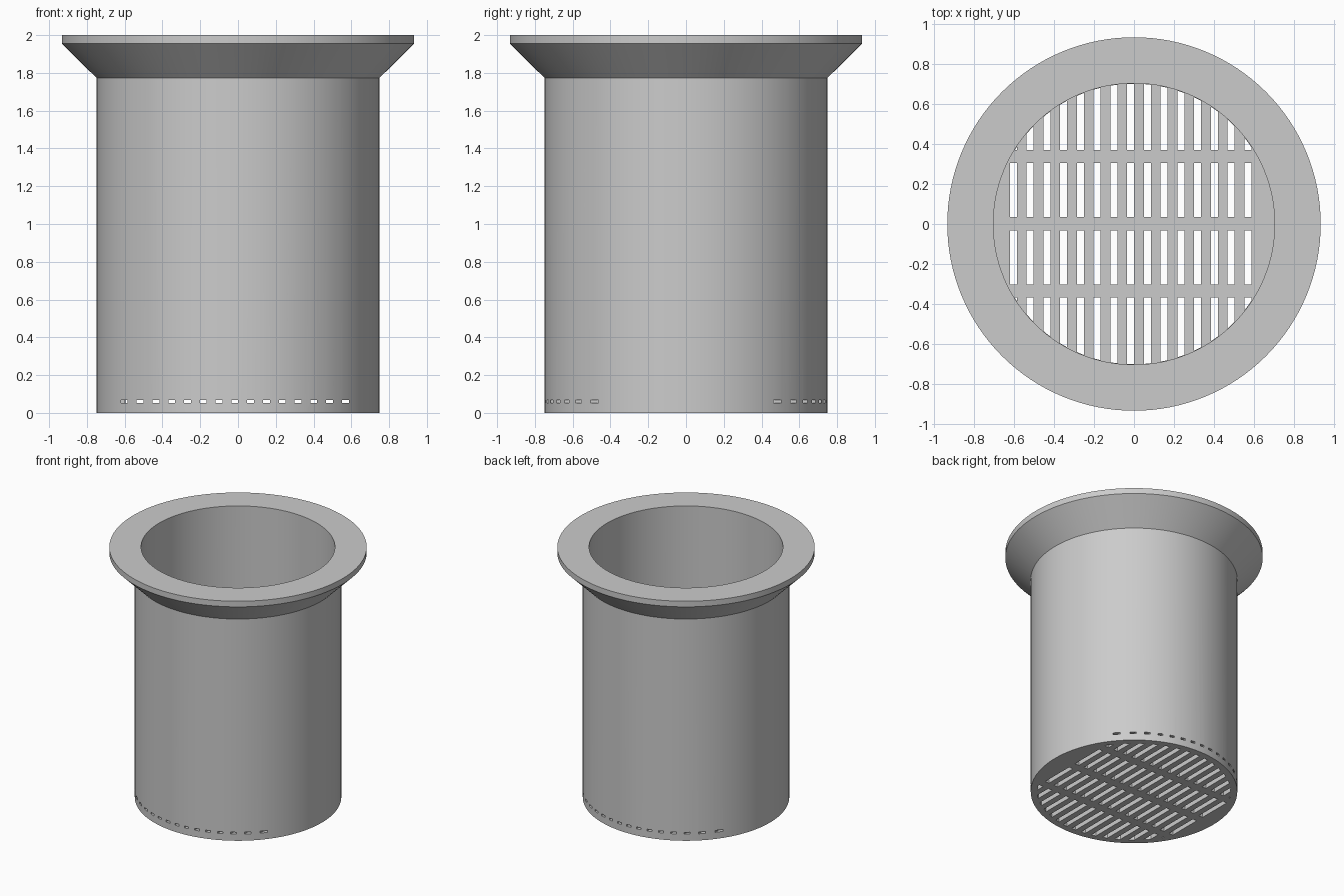
import bpy, bmesh, math
from mathutils import Matrix

if "Cube" in bpy.data.objects:
    bpy.data.objects.remove(bpy.data.objects["Cube"])

SEGMENTS = 128
OUTER, INNER, RIM = 0.748, 0.702, 0.932
FLOOR = 0.05
SLOT_X = [-0.602 + 0.0836 * i for i in range(15)]
SLOT_W = 0.036
INNER_ROWS = [(0.035, 0.305), (-0.302, -0.032)]
OUTER_ROWS = [(0.37, 1.0), (-1.0, -0.367)]

grey = bpy.data.materials.new("light grey")
grey.use_nodes = True
colour = (0.6, 0.6, 0.6, 1)
grey.diffuse_color = colour
grey.node_tree.nodes["Principled BSDF"].inputs["Base Color"].default_value = colour


def add_object(name, bm):
    bmesh.ops.recalc_face_normals(bm, faces=bm.faces)
    mesh = bpy.data.meshes.new(name)
    bm.to_mesh(mesh)
    bm.free()
    mesh.materials.append(grey)
    obj = bpy.data.objects.new(name, mesh)
    bpy.context.collection.objects.link(obj)
    return obj


def lathe(name, profile):
    """Spin an (r, z) profile that starts and ends on the axis."""
    bm = bmesh.new()
    verts = [bm.verts.new((r, 0, z)) for r, z in profile]
    edges = [bm.edges.new(pair) for pair in zip(verts, verts[1:])]
    bmesh.ops.spin(bm, geom=verts + edges, cent=(0, 0, 0), axis=(0, 0, 1),
                   angle=math.tau, steps=SEGMENTS, use_duplicate=False)
    bmesh.ops.remove_doubles(bm, verts=bm.verts, dist=0.0001)
    return add_object(name, bm)


def slot_boxes(name, rows, z0, z1):
    """One box for each slot in each row."""
    bm = bmesh.new()
    for x in SLOT_X:
        for y0, y1 in rows:
            place = Matrix.Translation((x, (y0 + y1) / 2, (z0 + z1) / 2))
            size = Matrix.Diagonal((SLOT_W, y1 - y0, z1 - z0, 1))
            bmesh.ops.create_cube(bm, size=1, matrix=place @ size)
    obj = add_object(name, bm)
    obj.hide_render = True
    return obj


def boolean(target, cutter, operation):
    """Apply a boolean to the target and discard the cutter."""
    mod = target.modifiers.new("cut", 'BOOLEAN')
    mod.object, mod.operation, mod.solver = cutter, operation, 'EXACT'
    bpy.context.view_layer.update()
    graph = bpy.context.evaluated_depsgraph_get()
    result = bpy.data.meshes.new_from_object(target.evaluated_get(graph))
    target.modifiers.clear()
    target.data = result
    bpy.data.objects.remove(cutter)


# Tube with floor and flared rim
basket = lathe("strainer_basket", [
    (0, 0), (OUTER, 0), (OUTER, 1.772), (RIM, 1.955), (RIM, 2),
    (INNER, 2), (INNER, FLOOR), (0, FLOOR)])

# Floor grating, trimmed to the inside of the tube
floor_slots = slot_boxes("floor_slots", INNER_ROWS + OUTER_ROWS, -0.1, 0.1)
limit = lathe("slot_limit", [(0, -0.2), (INNER - 0.002, -0.2),
                             (INNER - 0.002, 0.2), (0, 0.2)])
boolean(floor_slots, limit, 'INTERSECT')
boolean(basket, floor_slots, 'DIFFERENCE')

# Small drain openings through the wall just above the floor
wall_slots = slot_boxes("wall_slots", OUTER_ROWS, 0.053, 0.068)
boolean(basket, wall_slots, 'DIFFERENCE')

# Smooth walls with crisp edges
bpy.ops.object.select_all(action='DESELECT')
basket.select_set(True)
bpy.context.view_layer.objects.active = basket
bpy.ops.object.shade_smooth_by_angle(angle=math.radians(30))
